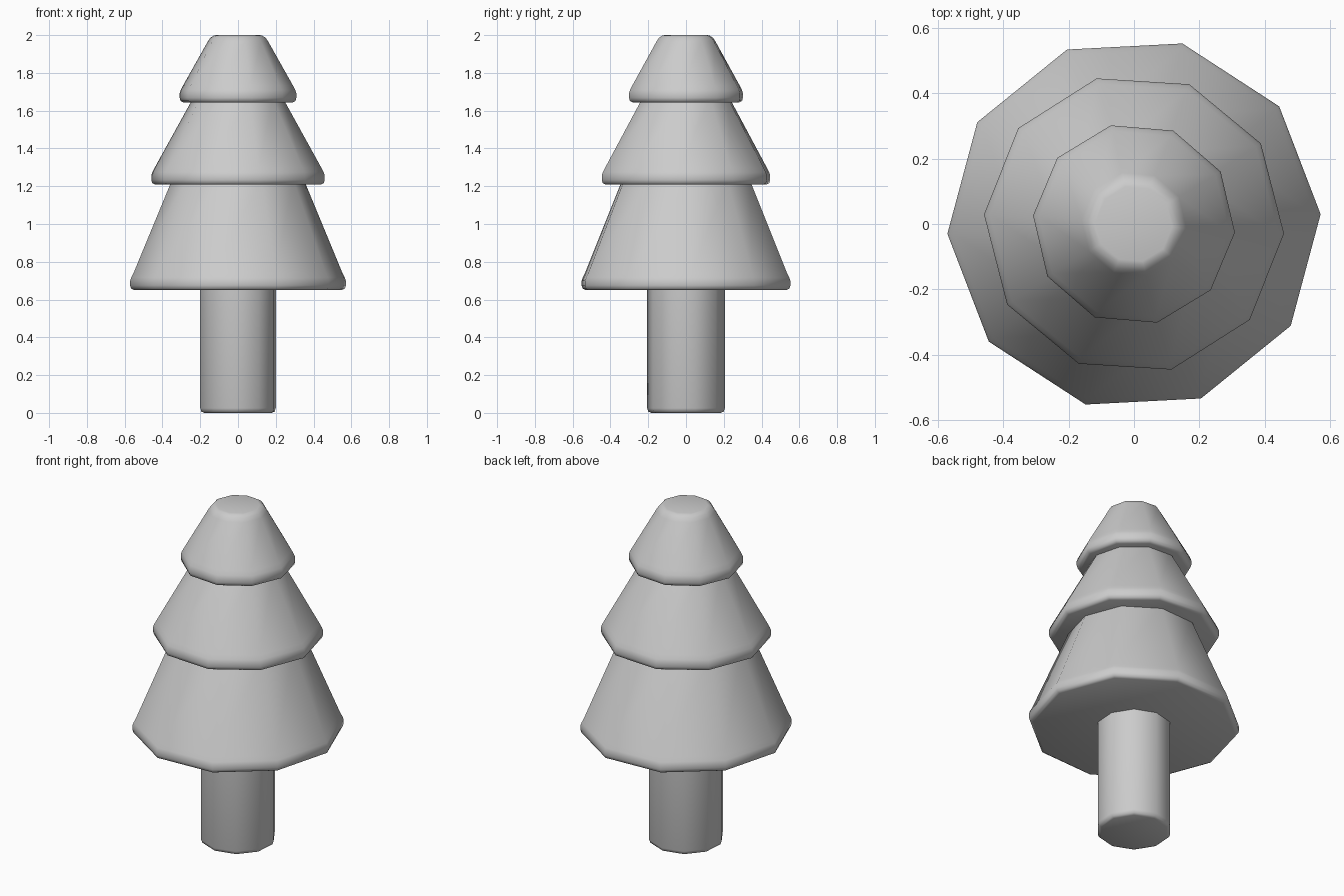
import bpy, bmesh, math

if "Cube" in bpy.data.objects:
    bpy.data.objects.remove(bpy.data.objects["Cube"], do_unlink=True)

SIDES = 10

grey = bpy.data.materials.new("plain grey")
grey.use_nodes = True
colour = (0.6, 0.6, 0.6, 1.0)
grey.diffuse_color = colour
grey.node_tree.nodes["Principled BSDF"].inputs["Base Color"].default_value = colour


def turned_part(name, profile, turn):
    """Capped ten-sided solid through (radius, height) pairs, first corner at turn degrees."""
    bm = bmesh.new()
    rings = []
    for r, z in profile:
        angles = [math.radians(turn) + math.tau * i / SIDES for i in range(SIDES)]
        rings.append([bm.verts.new((r * math.cos(a), r * math.sin(a), z)) for a in angles])
    for low, high in zip(rings, rings[1:]):
        for i in range(SIDES):
            j = (i + 1) % SIDES
            bm.faces.new((low[i], low[j], high[j], high[i]))
    bm.faces.new(rings[0][::-1])
    bm.faces.new(rings[-1])
    mesh = bpy.data.meshes.new(name)
    bm.to_mesh(mesh)
    bm.free()
    mesh.materials.append(grey)
    obj = bpy.data.objects.new(name, mesh)
    bpy.context.collection.objects.link(obj)
    bpy.ops.object.select_all(action='DESELECT')
    obj.select_set(True)
    bpy.context.view_layer.objects.active = obj
    bpy.ops.object.shade_smooth_by_angle(angle=math.radians(60))
    return obj


def tier(name, radius, base, top_radius, top, turn):
    """Foliage cone with a rounded rim and a rounded, flat top."""
    turned_part(name, [
        (radius - 0.022, base), (radius - 0.005, base + 0.008),
        (radius, base + 0.025), (radius, base + 0.05),
        (radius - 0.006, base + 0.067), (radius - 0.018, base + 0.09),
        (top_radius + 0.014, top - 0.035), (top_radius, top - 0.014),
        (top_radius - 0.018, top - 0.003), (top_radius - 0.03, top)], turn)


# Trunk with softened bottom edge
turned_part("trunk", [(0.185, 0), (0.2, 0.007), (0.206, 0.025), (0.206, 0.75)], 14)

# Three stacked foliage tiers
tier("lower_foliage", 0.572, 0.65, 0.335, 1.27, 3)
tier("middle_foliage", 0.46, 1.208, 0.225, 1.70, -3.6)
tier("upper_foliage", 0.31, 1.643, 0.147, 2.0, -4.8)
